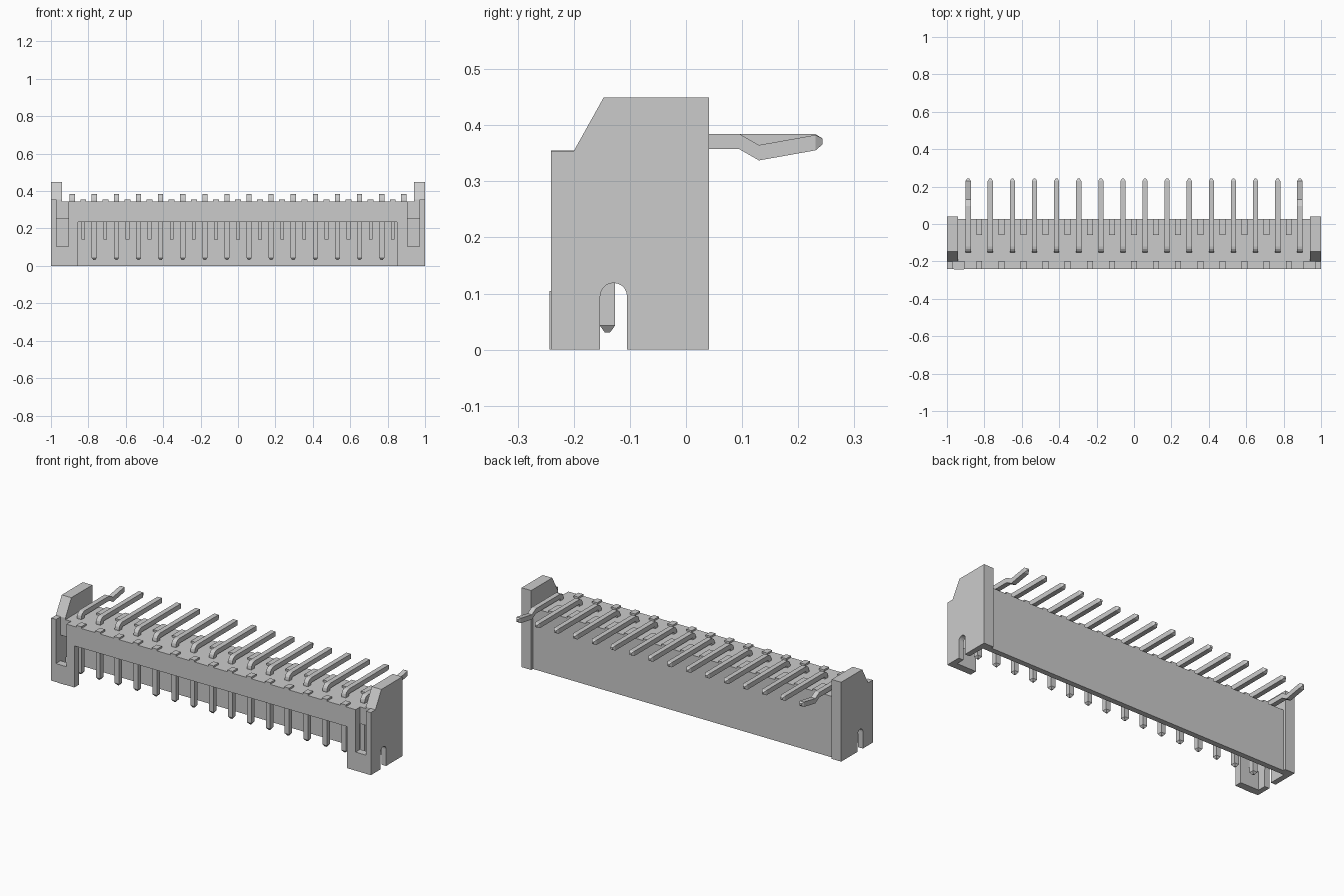
import bpy, bmesh, math
from mathutils import Vector

if "Cube" in bpy.data.objects:
    bpy.data.objects.remove(bpy.data.objects["Cube"])

PITCH = 0.1182
PIN_X = [(i - 7.5) * PITCH for i in range(16)]
GAP_X = [(i - 7) * PITCH for i in range(15)]


def finish(bm, name):
    bmesh.ops.recalc_face_normals(bm, faces=bm.faces)
    mesh = bpy.data.meshes.new(name)
    bm.to_mesh(mesh)
    bm.free()
    ob = bpy.data.objects.new(name, mesh)
    bpy.context.collection.objects.link(ob)
    return ob


def prism(name, points, axis, lo, hi):
    """Extrude a profile: (y, z) points along x, or (x, z) points along y."""
    bm = bmesh.new()
    put = (lambda p, d: (d, p[0], p[1])) if axis == 'x' else (lambda p, d: (p[0], d, p[1]))
    face = bm.faces.new([bm.verts.new(put(p, lo)) for p in points])
    geom = bmesh.ops.extrude_face_region(bm, geom=[face])['geom']
    move = put((0, 0), hi - lo)
    bmesh.ops.translate(bm, vec=move, verts=[v for v in geom if isinstance(v, bmesh.types.BMVert)])
    return finish(bm, name)


def box(name, x0, x1, y0, y1, z0, z1):
    return prism(name, [(y0, z0), (y1, z0), (y1, z1), (y0, z1)], 'x', x0, x1)


def pin(name, x, tail):
    """Loft a square wire through (y, z, section angle, scale) stations."""
    stations = [(-.14, .031, 0, .35), (-.14, .043, 0, 1), (-.14, .352, 0, 1)]
    for k in range(1, 5):                       # rounded right-angle bend
        a = math.pi / 2 * k / 4
        r = .019
        stations.append((-.14 + r - r * math.cos(a), .352 + r * math.sin(a), a, 1))
    stations += [(y, z, math.pi / 2, s) for y, z, s in tail]
    h = .0137
    bm = bmesh.new()
    rings = []
    for y, z, a, s in stations:
        n = Vector((0, -math.cos(a), math.sin(a))) * h * s
        c = Vector((x, y, z))
        w = Vector((h * s, 0, 0))
        rings.append([bm.verts.new(c + p) for p in (n + w, n - w, -n - w, -n + w)])
    for a, b in zip(rings, rings[1:]):
        for k in range(4):
            bm.faces.new((a[k], a[(k + 1) % 4], b[(k + 1) % 4], b[k]))
    bm.faces.new(rings[0])
    bm.faces.new(rings[-1][::-1])
    return finish(bm, name)


# side walls: outer skin with arched slot, plus thick upper and rear part
arch = [(-.129 - .024 * math.cos(math.pi * k / 10), .095 + .024 * math.sin(math.pi * k / 10))
        for k in range(11)]
skin = ([(-.241, 0), (-.153, 0)] + arch +
        [(-.105, 0), (.041, 0), (.041, .449), (-.147, .449), (-.2, .354), (-.241, .354)])
thick = [(-.2, .25), (-.2, .354), (-.147, .449), (.041, .449), (.041, 0), (-.005, 0), (-.005, .25)]
for side, s in (("left", -1), ("right", 1)):
    prism(side + "_end_wall", skin, 'x', s * .97, s * 1.0)
    prism(side + "_wall_block", thick, 'x', s * .94, s * .97)

# front wall with wide window and corner slots
front = [(-.97, 0), (-.855, 0), (-.855, .235), (.85, .235), (.85, 0), (.97, 0),
         (.97, .105), (.905, .105), (.905, .345), (-.905, .345), (-.905, .105), (-.97, .105)]
prism("front_wall", front, 'y', -.241, -.2)
box("first_pin_mark", -.962, -.91, -.243, -.235, 0, .105)

# pin base and back wall in one L-shaped section
base = [(-.2, .25), (-.005, .25), (-.005, 0), (.026, 0), (.026, .345), (-.2, .345)]
prism("base_and_back_wall", base, 'x', -.94, .94)

# ridges between the pins, on top and inside
for x in GAP_X:
    box("front_top_ridge", x - .016, x + .016, -.241, -.197, .34, .355)
    box("rear_top_ridge", x - .016, x + .016, -.06, .026, .34, .356)
    box("inner_rib", x - .01, x + .01, -.03, 0, .14, .255)

# contact pins, the two end ones have kinked tails
straight = [(.23, .371, 1), (.243, .371, .4)]
kinked = [(.095, .371, 1), (.13, .351, 1), (.231, .369, 1), (.243, .371, .4)]
for i, x in enumerate(PIN_X):
    pin("contact_pin", x, kinked if i in (0, 15) else straight)
